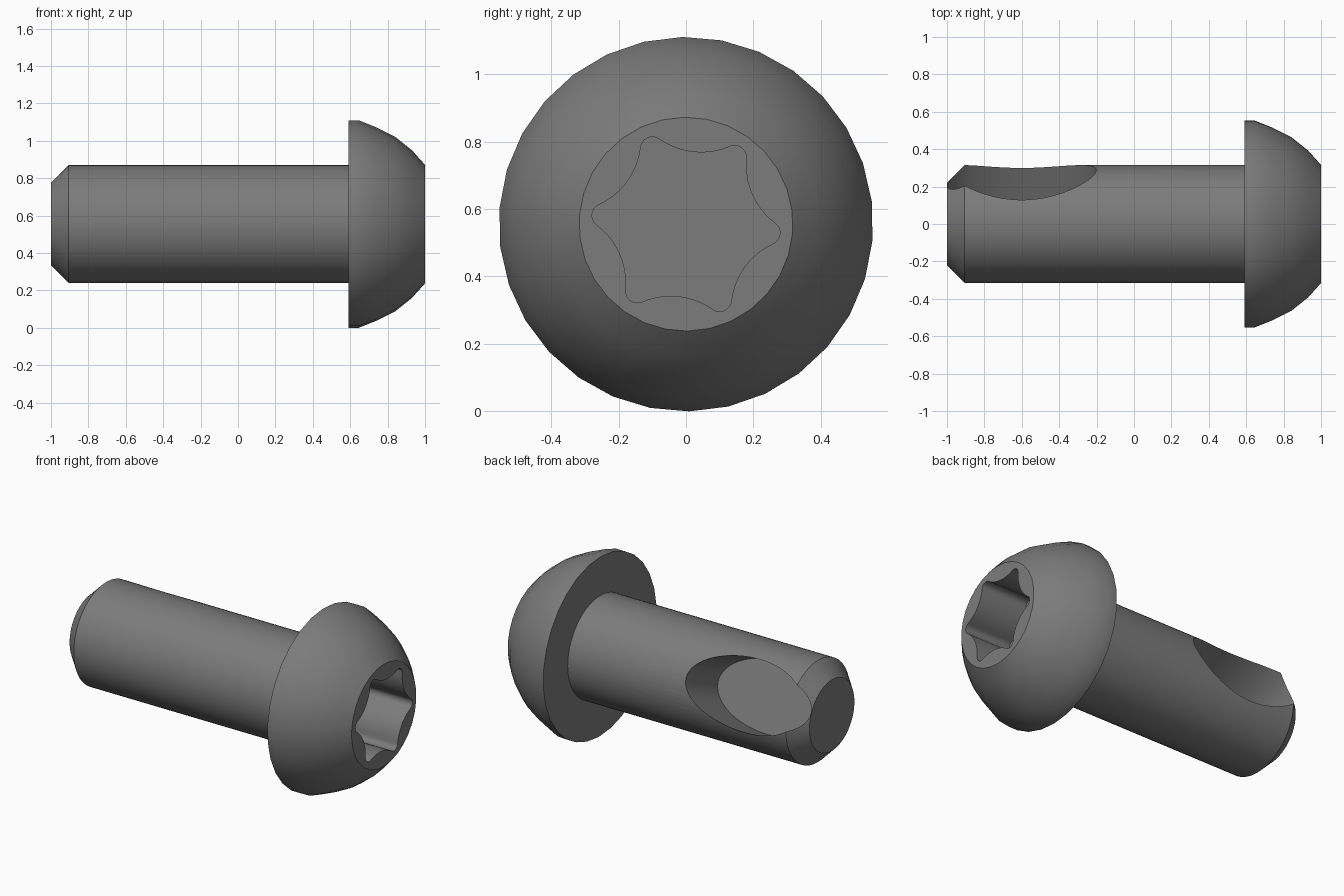
import bpy, bmesh, math
from mathutils import Vector

if "Cube" in bpy.data.objects:
    bpy.data.objects.remove(bpy.data.objects["Cube"])

ZC = 0.555                      # height of the screw axis
TURN = math.radians(24)         # roll of the pocket and socket about the axis

steel = bpy.data.materials.new("dark_steel")
steel.diffuse_color = (0.2, 0.2, 0.2, 1)
steel.use_nodes = True
steel.node_tree.nodes["Principled BSDF"].inputs["Base Color"].default_value = steel.diffuse_color


def loft(name, rings):
    """Closed solid skinned through a list of equal-length point rings."""
    bm = bmesh.new()
    loops = [[bm.verts.new(p) for p in ring] for ring in rings]
    n = len(loops[0])
    for a, b in zip(loops, loops[1:]):
        for i in range(n):
            j = (i + 1) % n
            bm.faces.new((a[i], a[j], b[j], b[i]))
    bm.faces.new(loops[0])
    bm.faces.new(loops[-1])
    bmesh.ops.recalc_face_normals(bm, faces=bm.faces)
    me = bpy.data.meshes.new(name)
    bm.to_mesh(me)
    bm.free()
    me.materials.append(steel)
    ob = bpy.data.objects.new(name, me)
    bpy.context.collection.objects.link(ob)
    return ob


def lathe(name, profile, sides, phase=0.0):
    """Solid of revolution about the x axis from (x, radius) pairs."""
    angles = [phase + math.tau * i / sides for i in range(sides)]
    return loft(name, [[(x, r * math.cos(a), ZC + r * math.sin(a)) for a in angles]
                       for x, r in profile])


def carve(target, cutter):
    """Subtract the cutter, then smooth everything but the hard edges."""
    mod = target.modifiers.new("cut", 'BOOLEAN')
    mod.operation = 'DIFFERENCE'
    mod.solver = 'EXACT'
    mod.object = cutter
    bpy.ops.object.select_all(action='DESELECT')
    target.select_set(True)
    bpy.context.view_layer.objects.active = target
    bpy.ops.object.modifier_apply(modifier=mod.name)
    bpy.data.objects.remove(cutter)
    bpy.ops.object.shade_smooth_by_angle(angle=math.radians(30))


# Shaft with chamfered tip, running slightly into the head
shaft = lathe("shaft", [(-1, 0.22), (-0.905, 0.315), (0.62, 0.315)], 72)

# Domed button head
head = lathe("head", [(0.59, 0.555), (0.645, 0.555), (0.74, 0.517), (0.84, 0.467),
                      (0.93, 0.395), (1.0, 0.317)], 30, math.radians(7))

# Oval flat-bottomed pocket in the side of the shaft
out = Vector((0, math.cos(TURN), math.sin(TURN)))
across = Vector((0, -math.sin(TURN), math.cos(TURN)))


def oval(depth):
    mid = Vector((-0.6, 0, ZC)) + out * depth
    return [mid + Vector((0.398 * math.cos(a), 0, 0)) + across * 0.21 * math.sin(a)
            for a in (math.tau * i / 64 for i in range(64))]


carve(shaft, loft("pocket_cutter", [oval(-0.03), oval(0.5)]))

# Six-lobed drive socket: small convex tips joined by wide concave arcs
TIP_R, TIP_D, DIP_R, DIP_D = 0.035, 0.245, 0.215, 0.43
SWING = math.radians(59.4)
star = []
for k in range(6):
    tip = TURN - math.radians(30) + k * math.pi / 3
    dip = tip + math.pi / 6
    for i in range(9):
        a = tip - SWING + 2 * SWING * i / 8
        star.append((TIP_D * math.cos(tip) + TIP_R * math.cos(a),
                     TIP_D * math.sin(tip) + TIP_R * math.sin(a)))
    for i in range(1, 10):
        a = dip + math.pi + math.radians(29.4) * (1 - i / 5)
        star.append((DIP_D * math.cos(dip) + DIP_R * math.cos(a),
                     DIP_D * math.sin(dip) + DIP_R * math.sin(a)))
carve(head, loft("socket_cutter", [[(x, y, ZC + z) for y, z in star] for x in (0.68, 1.1)]))
